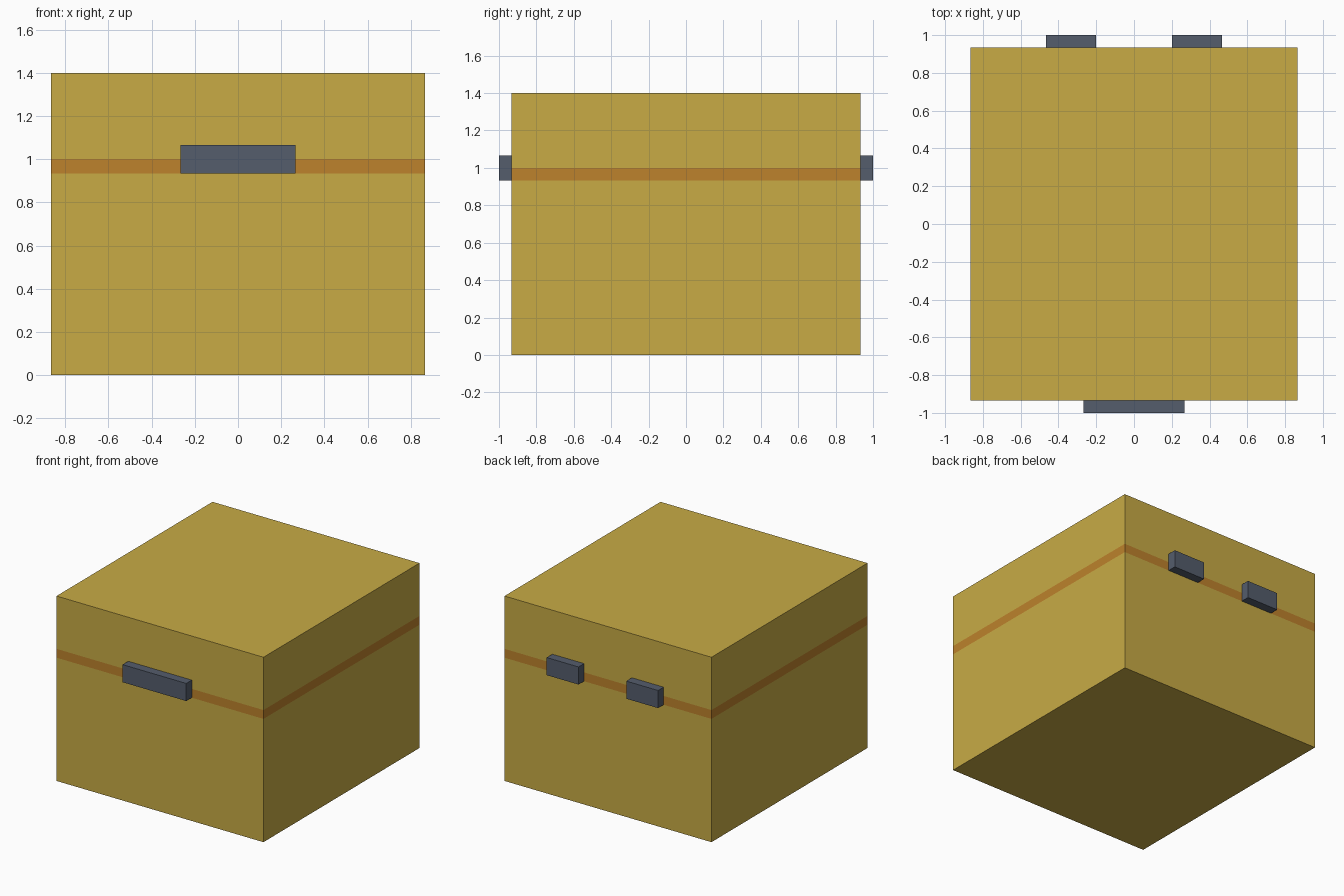
import bpy, bmesh
from mathutils import Vector

if "Cube" in bpy.data.objects:
    bpy.data.objects.remove(bpy.data.objects["Cube"])


def material(name, rgb):
    m = bpy.data.materials.new(name)
    m.diffuse_color = (*rgb, 1)
    m.use_nodes = True
    m.node_tree.nodes["Principled BSDF"].inputs["Base Color"].default_value = m.diffuse_color
    return m


gold = material("gold", (0.578, 0.407, 0.060))
orange = material("burnt orange", (0.509, 0.223, 0.025))
slate = material("slate", (0.089, 0.109, 0.150))


def box(name, lo, hi, mats, cuts=()):
    """Axis-aligned box with optional horizontal loop cuts."""
    lo, hi = Vector(lo), Vector(hi)
    bm = bmesh.new()
    bmesh.ops.create_cube(bm, size=1)
    for v in bm.verts:
        v.co = (lo + hi) / 2 + v.co * (hi - lo)
    for z in cuts:
        bmesh.ops.bisect_plane(bm, geom=bm.verts[:] + bm.edges[:] + bm.faces[:],
                               plane_co=(0, 0, z), plane_no=(0, 0, 1))
    # faces between the two cuts form the painted band
    if cuts:
        for f in bm.faces:
            f.material_index = int(cuts[0] < f.calc_center_median().z < cuts[1])
    me = bpy.data.meshes.new(name)
    bm.to_mesh(me)
    bm.free()
    for m in mats:
        me.materials.append(m)
    ob = bpy.data.objects.new(name, me)
    bpy.context.collection.objects.link(ob)
    return ob


# chest body with a flush band around it
box("chest_body", (-0.8667, -0.9333, 0), (0.8667, 0.9333, 1.4),
    [gold, orange], cuts=(0.9333, 1.0))

# front latch
box("front_latch", (-0.2667, -1, 0.9333), (0.2667, -0.9333, 1.0667), [slate])

# two back hinges
for side, x in (("left", -0.3333), ("right", 0.3333)):
    box(side + "_hinge", (x - 0.1333, 0.9333, 0.9333),
        (x + 0.1333, 1, 1.0667), [slate])
